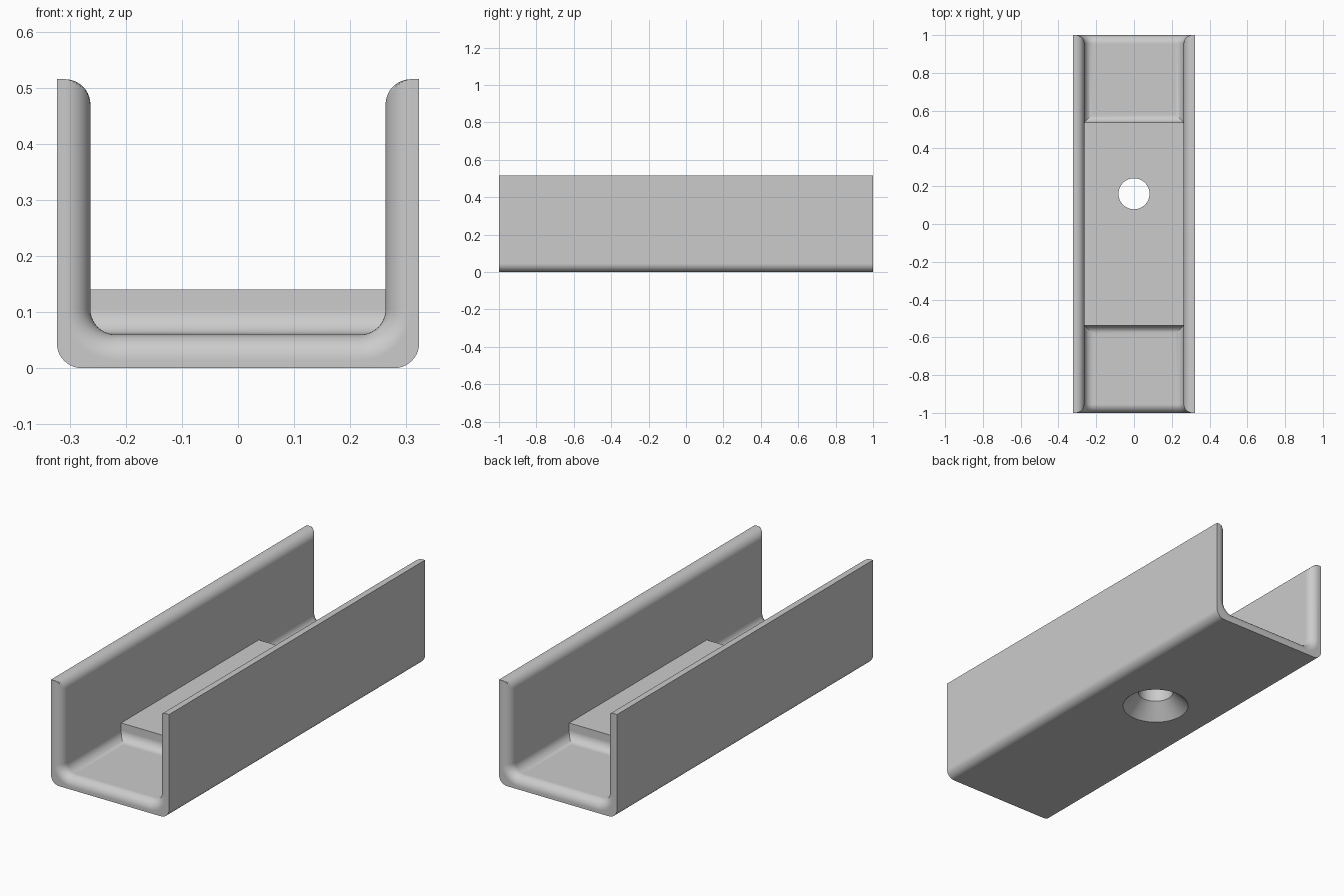
import bpy, bmesh
from math import sin, cos, pi, radians

if "Cube" in bpy.data.objects:
    bpy.data.objects.remove(bpy.data.objects["Cube"])

HALF_W, HEIGHT, HALF_L = 0.323, 0.515, 1.0   # outer size
INNER, FLOOR, R = 0.263, 0.06, 0.045         # inside half width, floor height, edge radius
BLOCK, BLOCK_TOP = 0.5375, 0.14              # raised block half length and top
STEPS = 10

grey = bpy.data.materials.new("plain_grey")
grey.use_nodes = True
grey.diffuse_color = (0.6, 0.6, 0.6, 1)
grey.node_tree.nodes["Principled BSDF"].inputs["Base Color"].default_value = (0.6, 0.6, 0.6, 1)


def arc(cx, cz, radius, start, end):
    angles = [radians(start + (end - start) * i / STEPS) for i in range(STEPS + 1)]
    return [(cx + radius * cos(a), cz + radius * sin(a)) for a in angles]


def loft(name, rings):
    """Skin a list of equal closed rings and cap both ends."""
    bm = bmesh.new()
    loops = [[bm.verts.new(p) for p in ring] for ring in rings]
    for a, b in zip(loops, loops[1:]):
        for i in range(len(a)):
            j = (i + 1) % len(a)
            bm.faces.new((a[i], a[j], b[j], b[i]))
    bm.faces.new(loops[0])
    bm.faces.new(loops[-1])
    bmesh.ops.remove_doubles(bm, verts=bm.verts, dist=1e-5)
    bmesh.ops.recalc_face_normals(bm, faces=bm.faces)
    mesh = bpy.data.meshes.new(name)
    bm.to_mesh(mesh)
    bm.free()
    mesh.materials.append(grey)
    obj = bpy.data.objects.new(name, mesh)
    bpy.context.collection.objects.link(obj)
    return obj


def channel_ring(y, d):
    """U section whose inside is opened outward by d."""
    half = arc(HALF_W - R, R, R, -90, 0)
    half.append((HALF_W, HEIGHT))
    half += [(max(x, INNER + d), z) for x, z in arc(INNER + R, HEIGHT - R, R, 90, 180)]
    half += arc(INNER - R, FLOOR + R, R + d, 0, -90)
    full = half + [(-x, z) for x, z in reversed(half)]
    return [(x, y, z) for x, z in full]


# U channel with rounded inner edges at both ends
ends = []
for i in range(STEPS + 1):
    a = pi / 2 * i / STEPS
    ends.append((HALF_L - R + R * sin(a), R * (1 - cos(a))))
stations = [(-y, d) for y, d in reversed(ends)] + ends
channel = loft("channel", [channel_ring(y, d) for y, d in stations])

# Raised block with a fillet running into the floor
side = [(BLOCK, BLOCK_TOP)] + arc(BLOCK + R, FLOOR + R, R, 180, 270)
side.append((BLOCK + R, FLOOR / 2))
outline = side + [(-y, z) for y, z in reversed(side)]
block = loft("raised_block", [[(x, y, z) for y, z in outline]
                              for x in (-INNER - 0.02, INNER + 0.02)])

# Countersunk screw hole cutter
HOLE_Y, HOLE_R, SINK_R = 0.16, 0.082, 0.155
hole_profile = [(SINK_R + 0.02, -0.02), (HOLE_R, SINK_R - HOLE_R), (HOLE_R, BLOCK_TOP + 0.1)]
turns = [2 * pi * i / 64 for i in range(64)]
cutter = loft("hole_cutter", [[(r * cos(t), HOLE_Y + r * sin(t), z) for t in turns]
                              for r, z in hole_profile])

# Join the block and cut the hole
bpy.context.view_layer.objects.active = channel
for tool, operation in ((block, 'UNION'), (cutter, 'DIFFERENCE')):
    tool.hide_render = True
    mod = channel.modifiers.new(operation.lower(), 'BOOLEAN')
    mod.object, mod.operation, mod.solver = tool, operation, 'EXACT'
    bpy.ops.object.modifier_apply(modifier=mod.name)
    bpy.data.objects.remove(tool)

# Smooth fillets, crisp edges
bpy.ops.object.select_all(action='DESELECT')
channel.select_set(True)
bpy.ops.object.shade_smooth_by_angle(angle=radians(30))
weighted = channel.modifiers.new("weighted_normals", 'WEIGHTED_NORMAL')
weighted.keep_sharp = True
